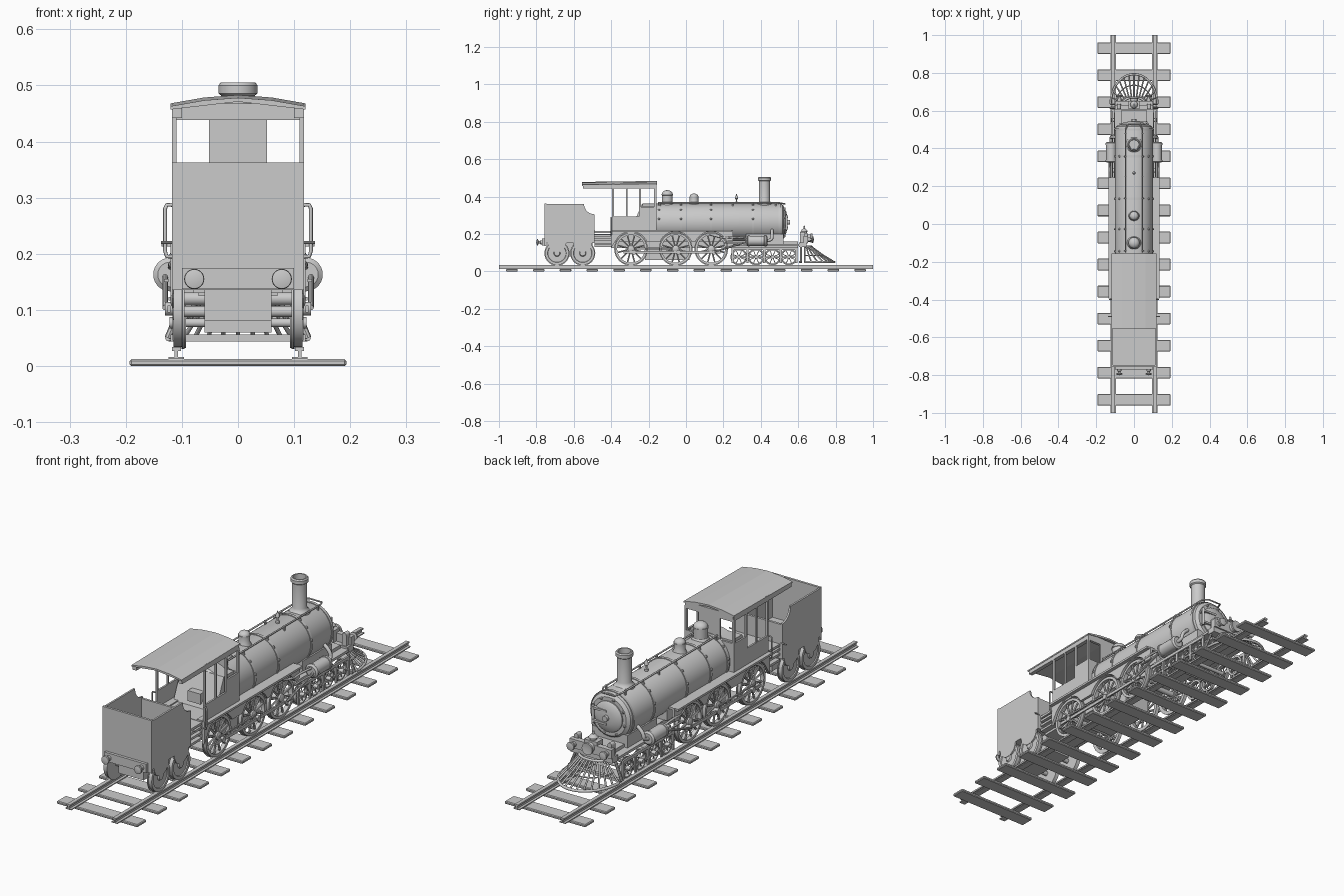
import bpy, bmesh
from math import sin, cos, pi
from mathutils import Vector as V

if "Cube" in bpy.data.objects:
    bpy.data.objects.remove(bpy.data.objects["Cube"])

def finish(name, bm, smooth=True):
    bmesh.ops.remove_doubles(bm, verts=bm.verts, dist=1e-5)
    bmesh.ops.recalc_face_normals(bm, faces=bm.faces)
    me = bpy.data.meshes.new(name)
    bm.to_mesh(me)
    bm.free()
    ob = bpy.data.objects.new(name, me)
    bpy.context.collection.objects.link(ob)
    if smooth:
        bpy.ops.object.select_all(action='DESELECT')
        bpy.context.view_layer.objects.active = ob
        ob.select_set(True)
        bpy.ops.object.shade_smooth_by_angle(angle=0.6)
    return ob

def add_box(bm, x0, x1, y0, y1, z0, z1):
    vs = bmesh.ops.create_cube(bm, size=1)['verts']
    for v in vs:
        v.co = V(((x0 + x1) / 2 + v.co.x * (x1 - x0), (y0 + y1) / 2 + v.co.y * (y1 - y0),
                  (z0 + z1) / 2 + v.co.z * (z1 - z0)))

def add_lathe(bm, base, axis, prof, n=32, closed=False):
    """Revolve (radius, height) points about an axis."""
    q = V(axis).to_track_quat('Z', 'Y')
    rings = [[bm.verts.new(V(base) + q @ V((r * cos(2*pi*i/n), r * sin(2*pi*i/n), h)))
              for i in range(n)] for r, h in prof]
    for a, b in zip(rings, rings[1:] + (rings[:1] if closed else [])) if closed else zip(rings, rings[1:]):
        for i in range(n):
            j = (i + 1) % n
            bm.faces.new((a[i], a[j], b[j], b[i]))

def add_cyl(bm, p, q, r, n=16):
    d = V(q) - V(p)
    add_lathe(bm, p, d, [(0, 0), (r, 0), (r, d.length), (0, d.length)], n)

def add_prism(bm, pts, x0, x1):
    """Extrude a (y, z) outline along x."""
    f = bm.faces.new([bm.verts.new((x0, y, z)) for y, z in pts])
    g = bmesh.ops.extrude_face_region(bm, geom=[f])['geom']
    bmesh.ops.translate(bm, verts=[v for v in g if isinstance(v, bmesh.types.BMVert)], vec=(x1 - x0, 0, 0))

def make(name, *parts, smooth=True):
    bm = bmesh.new()
    for fn, *args in parts:
        fn(bm, *args)
    return finish(name, bm, smooth)

def tube(name, pts, r, kind='POLY', cyclic=False):
    cu = bpy.data.curves.new(name, 'CURVE')
    cu.dimensions, cu.bevel_depth, cu.bevel_resolution, cu.use_fill_caps = '3D', r, 2, True
    sp = cu.splines.new('POLY' if kind == 'POLY' else 'NURBS')
    sp.points.add(len(pts) - 1)
    for p, c in zip(sp.points, pts):
        p.co = (*c, 1)
    sp.use_cyclic_u = cyclic
    if kind != 'POLY':
        sp.order_u, sp.use_endpoint_u = 3, True
    ob = bpy.data.objects.new(name, cu)
    bpy.context.collection.objects.link(ob)

def arc(cy, cz, r, a0, a1, n=14):
    return [(cy + r * cos(a0 + (a1 - a0) * i / n), cz + r * sin(a0 + (a1 - a0) * i / n)) for i in range(n + 1)]

SIDES = (('left', -1), ('right', 1))

# Track
sleepers = make('sleepers', *[(add_box, -.193, .193, y - .031, y + .031, 0, .012)
                              for y in [.931 - i * .1432 for i in range(14)]], smooth=False)
bev = sleepers.modifiers.new('bevel', 'BEVEL')
bev.width = .003
for side, s in SIDES:
    c = s * .11
    make(side + '_rail', (add_box, c - .014, c + .014, -1, 1, .012, .016),
         (add_box, c - .003, c + .003, -1, 1, .016, .027),
         (add_box, c - .008, c + .008, -1, 1, .027, .034), smooth=False)

# Wheels
def spoked_wheel(name, s, y, z, R, spokes, x=.105, w=.018):
    c = (s * x, y, z)
    ax = (s, 0, 0)
    parts = [(add_lathe, c, ax, [(R * .86, -w/2), (R + .004, -w/2), (R + .004, -w/4), (R, -w/4), (R, w/2), (R * .86, w/2)], 40, True),
             (add_lathe, c, ax, [(0, -w/2), (R * .2, -w/2), (R * .2, w/2 + .002), (R * .1, w/2 + .006), (0, w/2 + .006)], 20)]
    for i in range(spokes):
        a = 2 * pi * (i + .5) / spokes
        d = V((0, cos(a), sin(a)))
        parts.append((add_cyl, V(c) + d * R * .15, V(c) + d * R * .9, R * .055, 6))
    make(name, *parts)

DRIVE = (-.294, -.055, .135)
SMALL = (.283, .375, .463, .55)
TWH = (-.69, -.552)
for side, s in SIDES:
    for i, y in enumerate(DRIVE):
        spoked_wheel(f'{side}_drive_wheel_{i}', s, y, .12, .086, 12)
    for i, y in enumerate(SMALL):
        spoked_wheel(f'{side}_pilot_wheel_{i}', s, y, .077, .041, 8, .1, .014)
    for i, y in enumerate(TWH):
        make(f'{side}_tender_wheel_{i}', (add_lathe, (s * .095, y, .097), (s, 0, 0),
             [(0, 0), (.067, 0), (.067, .004), (.063, .005), (.063, .02), (.05, .02), (.048, .016), (.018, .016), (.014, .022), (0, .022)], 40))
    # Coupling rod, main rod and crank pins
    make(side + '_rods', (add_box, s * .12, s * .126, -.335, .185, .095, .108),
         *[(add_cyl, (s * .11, y + .015, .102), (s * .13, y + .015, .102), .012) for y in DRIVE],
         (add_cyl, (s * .13, .15, .104), (s * .13, .34, .163), .005, 8),
         (add_box, s * .124, s * .132, .2, .34, .15, .155), (add_box, s * .118, s * .124, -.3, -.05, .117, .123))
    # Steam cylinder with end caps and feed pipe
    make(side + '_steam_cylinder', (add_lathe, (s * .121, .325, .163), (0, 1, 0),
         [(0, 0), (.022, 0), (.03, .006), (.03, .014), (.027, .015), (.027, .093), (.03, .094), (.03, .104), (.022, .11), (0, .11)], 28))
    tube(side + '_steam_pipe', [(s * .09, .46, .22), (s * .118, .46, .2), (s * .122, .46, .163), (s * .122, .42, .163)], .008, 'N')
    tube(side + '_side_pipe', [(s * .1, .12, .2), (s * .118, .2, .175), (s * .12, .25, .185), (s * .12, .34, .175)], .005, 'N')
    # Pilot truck frame
    make(side + '_truck_frame', (add_box, s * .11, s * .118, .245, .595, .115, .128), (add_box, s * .11, s * .116, .245, .595, .07, .078),
         *[(add_box, s * .11, s * .117, y - .006, y + .006, .045, .125) for y in (.25, .329, .419, .507, .59)],
         *[(add_cyl, (s * .105, y, .077), (s * .122, y, .077), .01) for y in SMALL])
    # Running board with wheel arches
    out = [(-.4, .222), (-.4, .125)]
    for y in DRIVE:
        out += arc(y, .12, .093, pi - .45, .45)
    out += [(.25, .165), (.25, .222)]
    make(side + '_wheel_guard', (add_prism, out, s * .108, s * .12), (add_box, s * .08, s * .136, -.395, .247, .213, .222))

make('axles', *[(add_cyl, (-.1, y, .12), (.1, y, .12), .012) for y in DRIVE],
     *[(add_cyl, (-.1, y, .077), (.1, y, .077), .008) for y in SMALL], *[(add_cyl, (-.1, y, .097), (.1, y, .097), .01) for y in TWH])

# Main frame, ash pan, cylinder saddle and front deck
make('main_frame', (add_box, -.07, .07, -.4, .6, .125, .16), (add_box, -.085, .085, -.39, .25, .16, .21),
     (add_box, -.06, .06, -.22, .02, .06, .125), (add_box, -.085, .085, .32, .52, .14, .2),
     (add_box, -.104, .104, .25, .61, .135, .146), smooth=False)

# Boiler with smokebox face
CZ, R = .262, .1
make('boiler', (add_lathe, (0, -.24, CZ), (0, 1, 0), [(0, 0), (R - .008, 0), (R, .008), (R, .74), (R - .004, .755),
     (R - .018, .765), (.066, .765), (.066, .77), (.058, .776), (.03, .782), (0, .784)], 56))
BANDS = (-.144, -.027, .134, .358, .5)
make('boiler_bands', *[(add_lathe, (0, y, CZ), (0, 1, 0), [(R, -.006), (R + .003, -.006), (R + .003, .006), (R, .006)], 56) for y in BANDS])
rivets = [(add_lathe, (R * cos(a), y, CZ + R * sin(a)), (cos(a), 0, sin(a)), [(.006, 0), (.006, .004), (.003, .008), (0, .008)], 8)
          for y in BANDS[:4] for a in (.18, .72, 1.1, pi - 1.1, pi - .72, pi - .18)]
rivets += [(add_lathe, (.078 * cos(a), .523, CZ + .078 * sin(a)), (0, 1, 0), [(.006, 0), (.006, .005), (.003, .009), (0, .009)], 8)
           for a in [2 * pi * i / 8 + .3 for i in range(8)]]
make('boiler_rivets', *rivets)
make('smokebox_door_hinges', (add_box, .0, .07, .53, .545, .285, .294), (add_box, .0, .07, .53, .545, .23, .239),
     (add_cyl, (.068, .537, .222), (.068, .537, .302), .006), (add_cyl, (0, .535, CZ), (0, .555, CZ), .012))
tube('top_handrail', [(-.045, -.15, .366), (-.045, .5, .366), (-.03, .53, .36), (.03, .53, .36), (.045, .5, .366), (.045, -.15, .366)], .0035)
make('handrail_posts', *[(add_cyl, (s * .045, y, .34), (s * .045, y, .368), .005, 8) for _, s in SIDES for y in (-.14, -.027, .134, .25, .358, .48)])

# Chimney, domes and whistle
make('chimney', (add_lathe, (0, .42, .345), (0, 0, 1), [(.044, 0), (.042, .014), (.033, .022), (.029, .032), (.03, .137), (.035, .141), (.035, .155),
     (.031, .16), (.026, .16), (.024, .06), (0, .06)], 36))
for nm, y, r, top in (('steam_dome', -.1, .029, .434), ('sand_dome', .043, .023, .416)):
    h = top - .34
    make(nm, (add_lathe, (0, y, .34), (0, 0, 1), [(r * 1.3, 0), (r * 1.25, .018), (r, .028), (r, h - r * .95), (r * 1.08, h - r * .9), (r * 1.08, h - r * .75)]
         + [(r * cos(i * pi / 12), h - r * .75 + r * .75 * sin(i * pi / 12)) for i in range(7)], 32))
make('whistle', (add_lathe, (0, .27, .35), (0, 0, 1), [(.008, 0), (.008, .02), (.004, .024), (.004, .034), (.009, .038), (.007, .05), (.002, .06), (0, .068)], 16))

# Cab
parts = [(add_box, -.118, .118, -.395, -.16, .205, .217), (add_box, -.052, .052, -.166, -.158, .34, .465),
         (add_box, -.112, .112, -.166, -.158, .21, .345), (add_box, -.115, .115, -.17, -.158, .438, .468)]
for _, s in SIDES:
    a, b = s * .11, s * .118
    parts += [(add_box, a, b, -.395, -.245, .215, .292), (add_box, a, b, -.245, -.16, .215, .345),
              (add_box, a, b, -.395, -.16, .442, .466)]
    parts += [(add_box, a, b, y, y + w, .215, .45) for y, w in ((-.395, .009), (-.32, .008), (-.25, .01), (-.17, .012))]
    parts.append((add_box, s * .1, s * .118, -.55, -.16, .442, .462))
make('cab', *parts, smooth=False)
bm = bmesh.new()   # shallow gabled roof
rows = [[bm.verts.new((x, y, z + dz)) for x, z in ((-.12, .457), (0, .471), (.12, .457), (.12, .463), (.06, .4735), (0, .478), (-.06, .4735), (-.12, .463))]
        for y, dz in ((-.556, 0), (-.155, .005))]
for i in range(8):
    bm.faces.new((rows[0][i], rows[0][(i+1) % 8], rows[1][(i+1) % 8], rows[1][i]))
bm.faces.new(rows[0])
bm.faces.new(rows[1])
finish('cab_roof', bm, False)
make('firebox', (add_prism, [(-.3, .21), (-.17, .21), (-.17, .35), (-.24, .35)], -.1, .1),
     (add_box, -.03, .03, -.3, -.26, .235, .28), smooth=False)

# Tender
prof = [(-.755, .36), (-.755, .152)]
for y in TWH:
    prof += arc(y, .152, .05, pi, 2 * pi)
prof += [(-.49, .152), (-.49, .3)] + arc(-.49, .36, .055, 1.5 * pi, pi, 8)
parts = [(add_prism, prof, s * .11, s * .118) for _, s in SIDES]
parts += [(add_box, -.118, .118, -.757, -.747, .135, .363), (add_box, -.112, .112, -.75, -.49, .152, .175),
          (add_box, -.112, .112, -.5, -.49, .152, .3), (add_box, -.06, .06, -.73, -.5, .08, .152)]
make('tender_body', *parts, smooth=False)

# Buffers on both ends
for nm, y, d, z in (('tender', -.757, -1, .155), ('front', .64, 1, .17)):
    make(nm + '_buffers', (add_box, -.1, .1, y - .012, y + .012, z - .018, z + .02),
         *[(add_lathe, (s * .078, y, z), (0, d, 0), [(.011, 0), (.011, .022), (.007, .023), (.007, .032), (.018, .034), (.017, .04), (0, .044)], 24) for _, s in SIDES])

# Gangway steps between cab and tender
make('gangway', (add_box, -.08, .08, -.49, -.4, .13, .2), *[(add_box, -.105, .105, -.49, -.395, z, z + .01) for z in (.14, .165, .187, .205)], smooth=False)
for side, s in SIDES:
    tube(side + '_cab_handle', [(s * .115, -.4, .195), (s * .127, -.4, .195), (s * .13, -.4, .205), (s * .13, -.4, .28), (s * .127, -.4, .287), (s * .115, -.4, .287)], .0035)
    make(side + '_step_peg', (add_cyl, (s * .11, -.49, .22), (s * .137, -.49, .22), .003, 8))

# Front beam, lamp and corner posts
make('front_beam', (add_box, -.1, .1, .605, .645, .13, .155), (add_box, -.03, .03, .61, .65, .15, .205),
     *[(add_box, s * .07, s * .09, .61, .635, .15, .2) for _, s in SIDES],
     *[(add_cyl, (s * .08, .61, .2), (s * .08, .635, .2), .01) for _, s in SIDES])
make('front_lamp', (add_lathe, (0, .63, .178), (0, 1, 0), [(0, 0), (.02, 0), (.02, .035), (.025, .038), (.025, .046), (.02, .046), (0, .04)], 24),
     (add_lathe, (0, .632, .2), (0, 0, 1), [(.014, 0), (.014, .012), (.02, .014), (.012, .024), (.005, .028), (.005, .04), (0, .044)], 16))

# Cowcatcher: fanned bars between an upper and a lower hoop
def hoop(rx, ry, z, a):
    return (rx * cos(a), .635 + ry * sin(a), z)
for nm, rx, ry, z, r in (('lower', .124, .158, .05, .006), ('middle', .095, .1, .085, .003), ('upper', .06, .035, .132, .006)):
    tube(f'cowcatcher_{nm}_hoop', [hoop(rx, ry, z, pi * i / 32) for i in range(33)], r)
for i in range(15):
    a = pi * i / 14
    tube(f'cowcatcher_bar_{i}', [hoop(.06, .035, .132, a), hoop(.095, .1, .085, a), hoop(.124, .158, .05, a)], .004)
make('cowcatcher_braces', (add_box, -.12, .12, .605, .62, .044, .056),
     *[(add_cyl, (s * .09, .615, .135), (s * .125, .615, .05), .006, 8) for _, s in SIDES])
